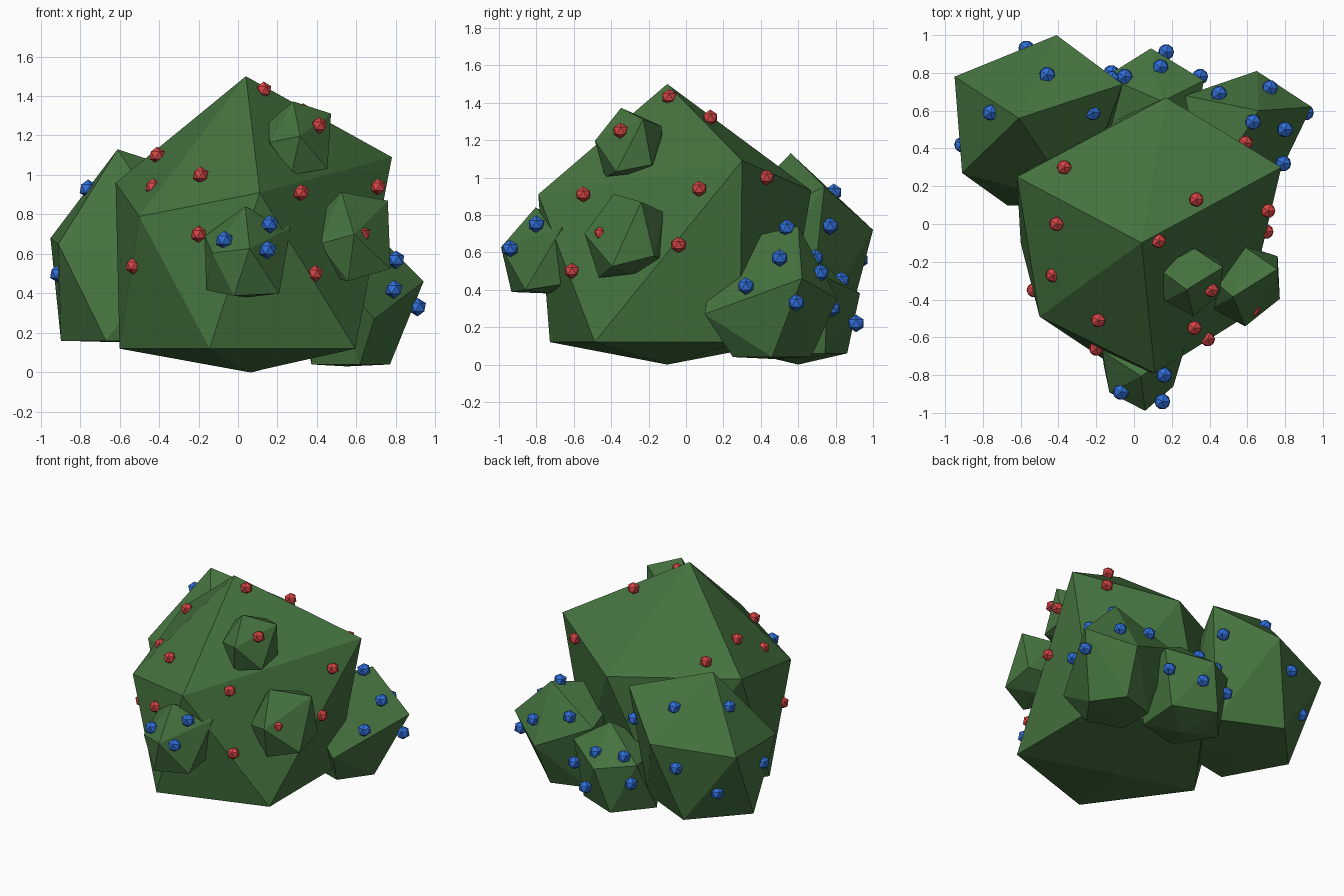
import bpy
from math import cos, sin, pi, radians, sqrt
from mathutils import Euler, Vector

default_cube = bpy.data.objects.get("Cube")
if default_cube:
    bpy.data.objects.remove(default_cube, do_unlink=True)


def make_material(name, colour):
    material = bpy.data.materials.new(name)
    material.use_nodes = True
    rgba = (*colour, 1)
    material.diffuse_color = rgba
    shader = material.node_tree.nodes["Principled BSDF"]
    shader.inputs["Base Color"].default_value = rgba
    return material


leaf_green = make_material("leaf_green", (.06, .17, .05))
berry_red = make_material("berry_red", (.68, .06, .06))
berry_blue = make_material("berry_blue", (.03, .16, .7))


def twenty_faces(start=0):
    """Icosahedron faces for the vertex order: top, upper ring, lower ring, bottom."""
    top, bottom = start, start + 11
    upper = [top + 1 + i for i in range(5)]
    lower = [top + 6 + i for i in range(5)]
    faces = []
    for i in range(5):
        this_upper, next_upper = upper[i], upper[(i + 1) % 5]
        this_lower, next_lower = lower[i], lower[(i + 1) % 5]
        faces += [(top, this_upper, next_upper),
                  (this_upper, this_lower, next_upper),
                  (this_lower, next_lower, next_upper),
                  (bottom, next_lower, this_lower)]
    return faces


def ring(centre, radius, turn):
    """Five evenly spaced points around a centre."""
    for step in range(5):
        angle = turn + step * 2 * pi / 5
        yield Vector(centre) + radius * Vector((cos(angle), sin(angle), 0))


def regular_points(centre, radius):
    """Twelve corners of a regular icosahedron standing on a corner."""
    middle = Vector(centre)
    pole = Vector((0, 0, radius))
    rise = pole / sqrt(5)
    width = 2 * radius / sqrt(5)
    return [middle + pole, *ring(middle + rise, width, 0),
            *ring(middle - rise, width, pi / 5), middle - pole]


def add_mesh(name, points, faces, material):
    mesh = bpy.data.meshes.new(name)
    mesh.from_pydata(points, [], faces)
    mesh.materials.append(material)
    mesh.update()
    obj = bpy.data.objects.new(name, mesh)
    bpy.context.collection.objects.link(obj)


def bush(name, top, upper, bottom, base_height, base_radius, base_turn):
    """Uneven clump over a flat, evenly spaced base ring."""
    base_centre = Vector(bottom) + Vector((0, 0, base_height))
    base = ring(base_centre, base_radius, radians(base_turn))
    points = [Vector(top), *map(Vector, upper), *base, Vector(bottom)]
    add_mesh(name, points, twenty_faces(), leaf_green)
    return points


def small_bush(name, pattern, place, scale, tilt_x, tilt_y):
    """Shrunken, tilted copy of a larger clump."""
    middle = (pattern[0] + pattern[-1]) / 2
    turn = Euler((tilt_x, tilt_y, 0)).to_matrix()
    points = [Vector(place) + turn @ (point - middle) * scale for point in pattern]
    add_mesh(name, points, twenty_faces(), leaf_green)


def berries(name, places, radius, material):
    points, faces = [], []
    for place in places:
        faces += twenty_faces(len(points))
        points += regular_points(place, radius)
    add_mesh(name, points, faces, material)


# Main clump
main_points = bush(
    "main_bush", (.04, -.1, 1.5),
    [(.11, -.79, .91), (.78, .3, 1.09), (.17, .67, .93), (-.62, .25, .96), (-.5, -.49, .79)],
    bottom=(.06, -.1, 0), base_height=.12, base_radius=.66, base_turn=-36)

# Rear clumps
bush("rear_right_bush", (-.61, .56, 1.13),
     [(-.91, .27, .65), (-.3, .1, .65), (-.06, .74, .95), (-.41, 1, .72), (-.95, .78, .68)],
     bottom=(-.5, .46, .15), base_height=.01, base_radius=.4, base_turn=-115)
bush("rear_middle_bush", (.15, .65, .6),
     [(.37, .76, .46), (.09, .93, .38), (-.15, .78, .41), (-.1, .4, .4), (.3, .4, .4)],
     bottom=(.07, .6, 0), base_height=.06, base_radius=.27, base_turn=32)
bush("rear_left_bush", (.66, .6, .74),
     [(.69, .1, .27), (.94, .62, .46), (.65, .81, .35), (.27, .68, .53), (.38, .15, .64)],
     bottom=(.55, .46, .03), base_height=.01, base_radius=.22, base_turn=0)

# Small clumps on the front and left
small_bush("front_bush", main_points, (.04, -.77, .61), scale=.31, tilt_x=.15, tilt_y=0)
small_bush("upper_knob", main_points, (.3, -.31, 1.19), scale=.25, tilt_x=.2, tilt_y=-.1)
small_bush("lower_knob", main_points, (.57, -.33, .7), scale=.3, tilt_x=.25, tilt_y=-.2)

# Berries
berries("red_berries", [
    (.13, -.09, 1.43), (.41, -.35, 1.25), (.33, .13, 1.32), (.59, .43, 1),
    (.71, .07, .94), (.7, -.04, .64), (.32, -.55, .91), (.63, -.45, .7),
    (.39, -.61, .5), (-.19, -.51, 1), (-.2, -.66, .7), (-.41, 0, 1.1),
    (-.43, -.27, .94), (-.53, -.35, .54), (-.37, .3, 1.04)], .043, berry_red)
berries("blue_berries", [
    (-.46, .79, .92), (-.76, .59, .93), (-.22, .59, .92), (-.91, .42, .5),
    (-.57, .93, .56), (-.79, .77, .38), (-.12, .77, .74),
    (.14, .83, .45), (-.05, .78, .45), (.17, .91, .22), (-.12, .8, .28), (.35, .78, .3),
    (.45, .69, .57), (.72, .72, .49), (.63, .54, .73), (.8, .5, .57),
    (.79, .32, .42), (.91, .59, .33),
    (-.07, -.89, .67), (.16, -.8, .75), (.15, -.94, .62)], .047, berry_blue)
